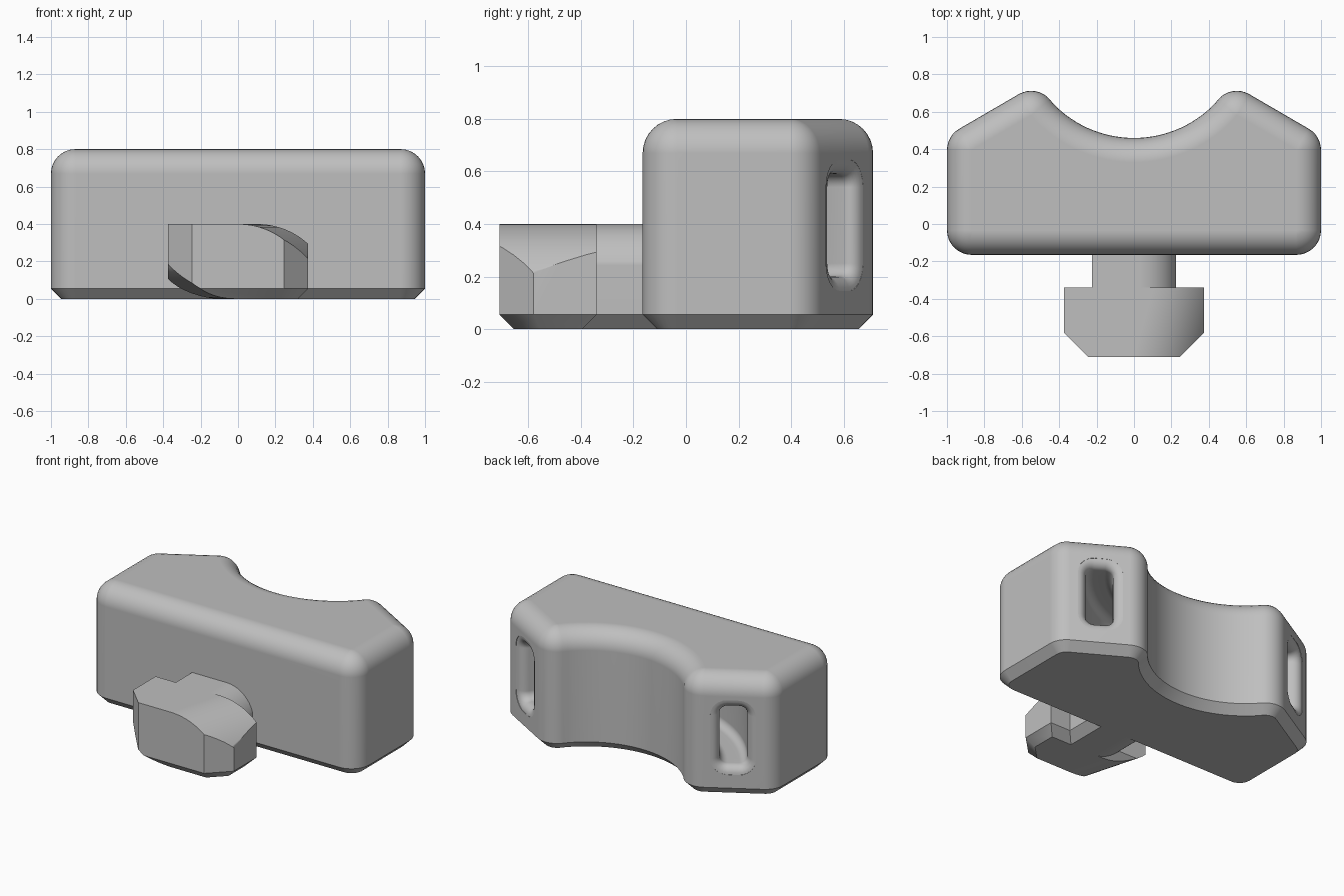
import bpy, bmesh
from math import sin, cos, radians, degrees, sqrt

cube = bpy.data.objects.get("Cube")
if cube:
    bpy.data.objects.remove(cube, do_unlink=True)

grey = bpy.data.materials.new("plain grey")
grey.use_nodes = True
GREY = (0.52, 0.52, 0.52, 1)
grey.diffuse_color = GREY
grey.node_tree.nodes["Principled BSDF"].inputs["Base Color"].default_value = GREY


def loft(name, rings):
    """Skin a list of equal-length point rings and cap both ends."""
    bm = bmesh.new()
    loops = [[bm.verts.new(p) for p in ring] for ring in rings]
    for a, b in zip(loops, loops[1:]):
        for i in range(len(a)):
            j = (i + 1) % len(a)
            bm.faces.new((a[i], a[j], b[j], b[i]))
    bm.faces.new(loops[0][::-1])
    bm.faces.new(loops[-1])
    bmesh.ops.recalc_face_normals(bm, faces=bm.faces)
    mesh = bpy.data.meshes.new(name)
    bm.to_mesh(mesh)
    bm.free()
    mesh.materials.append(grey)
    obj = bpy.data.objects.new(name, mesh)
    bpy.context.collection.objects.link(obj)
    return obj


def activate(obj):
    bpy.ops.object.select_all(action='DESELECT')
    obj.select_set(True)
    bpy.context.view_layer.objects.active = obj


def cut(obj, cutter, operation):
    mod = obj.modifiers.new("cut", 'BOOLEAN')
    mod.operation, mod.object, mod.solver = operation, cutter, 'EXACT'
    activate(obj)
    bpy.ops.object.modifier_apply(modifier=mod.name)
    bpy.data.objects.remove(cutter, do_unlink=True)


def finish(obj):
    activate(obj)
    bpy.ops.object.shade_smooth_by_angle(angle=radians(35))
    mod = obj.modifiers.new("flat face normals", 'WEIGHTED_NORMAL')
    mod.keep_sharp = True


def arc(cx, cy, r, start, end, steps):
    angles = [radians(start + (end - start) * i / steps) for i in range(steps + 1)]
    return [(cx + r * cos(a), cy + r * sin(a)) for a in angles]


# Body: rounded outline with a concave back, chamfered base and rounded top
ROUND = 0.132
CHAMFER = 0.055
SADDLE_Y, SADDLE_R = 1.06, 0.6
SADDLE_ANGLE = 41.1


def body_ring(inset, z):
    r = ROUND - inset
    half = arc(0.868, -0.033, r, -90, 0, 8)
    half += arc(0.868, 0.395, r, 0, 60, 6)
    half += arc(0.55, 0.58, r, 60, 180 - SADDLE_ANGLE + 0, 8)
    half += arc(0, SADDLE_Y, SADDLE_R + inset, -SADDLE_ANGLE, -90, 16)[1:]
    mirrored = [(-x, y) for x, y in half[-2::-1]]
    return [(x, y, z) for x, y in half + mirrored]


FILLET = 0.13
rings = [body_ring(CHAMFER, 0), body_ring(0, CHAMFER)]
for i in range(9):
    a = radians(90 * i / 8)
    rings.append(body_ring(FILLET * (1 - cos(a)), 0.8 - FILLET + FILLET * sin(a)))
body = loft("body", rings)

# Strap tunnel: rounded slot swept round the saddle, flared at both mouths
TUNNEL_R, FLARE, MOUTH = 0.897, 0.055, 59.3


def slot_ring(angle, grow):
    a = radians(angle - 90)
    w, h, r = 0.085 + grow, 0.195 + grow, 0.05 + grow
    section = []
    for sx, sz, start in ((1, 1, 0), (-1, 1, 90), (-1, -1, 180), (1, -1, 270)):
        section += arc(sx * (w - r), sz * (h - r), r, start, start + 90, 6)
    return [((TUNNEL_R + u) * cos(a), SADDLE_Y + (TUNNEL_R + u) * sin(a), 0.395 + v)
            for u, v in section]


mouth = []
for i in range(7):
    t = radians(90 * i / 6)
    depth = FLARE * (1 - sin(t))
    mouth.append((MOUTH - degrees(depth / TUNNEL_R), FLARE * (1 - cos(t))))
mouth.append((MOUTH + 6, FLARE))
stations = [(-a, g) for a, g in mouth[::-1]]
inner = mouth[0][0]
stations += [(-inner + 2 * inner * i / 32, 0) for i in range(1, 32)] + mouth
cut(body, loft("tunnel_cutter", [slot_ring(a, g) for a, g in stations]), 'DIFFERENCE')
finish(body)


# Twist lock: plan prisms trimmed by a section rounded on two opposite corners
def twist_section(y, c, r):
    corner = [(r + 0, 0.4 - r)] if r < 0.4 else []
    half = [(x, z) for x, z in arc(c, 0.4 - r, r, 90, 0, 16)]
    if corner:
        half.append((c + r, 0))
    half += [(-x, 0.4 - z) for x, z in half]
    return [(x, y, z) for x, z in half]


def head_ring(d, z):
    k = 0.414 * d
    half = [(0.245 - k, -0.71 + d), (0.375 - d, -0.58 + k), (0.375 - d, -0.34 - d)]
    return [(x, y, z) for x, y in half + [(-x, y) for x, y in half[::-1]]]


def neck_ring(d, z):
    w = 0.225 - d
    return [(-w, -0.42, z), (w, -0.42, z), (w, -0.06, z), (-w, -0.06, z)]


def twist_part(name, ring, sections):
    part = loft(name, [ring(CHAMFER + 0.01, -0.01), ring(0, CHAMFER), ring(0, 0.5)])
    cut(part, loft("section_cutter", sections), 'INTERSECT')
    finish(part)


twist_part("lock_head", head_ring,
           [twist_section(y, 0.28 * (y + 0.71), 0.4) for y in (-0.73, -0.32)])
twist_part("lock_neck", neck_ring,
           [twist_section(y, 0.03, 0.2) for y in (-0.5, 0)])
